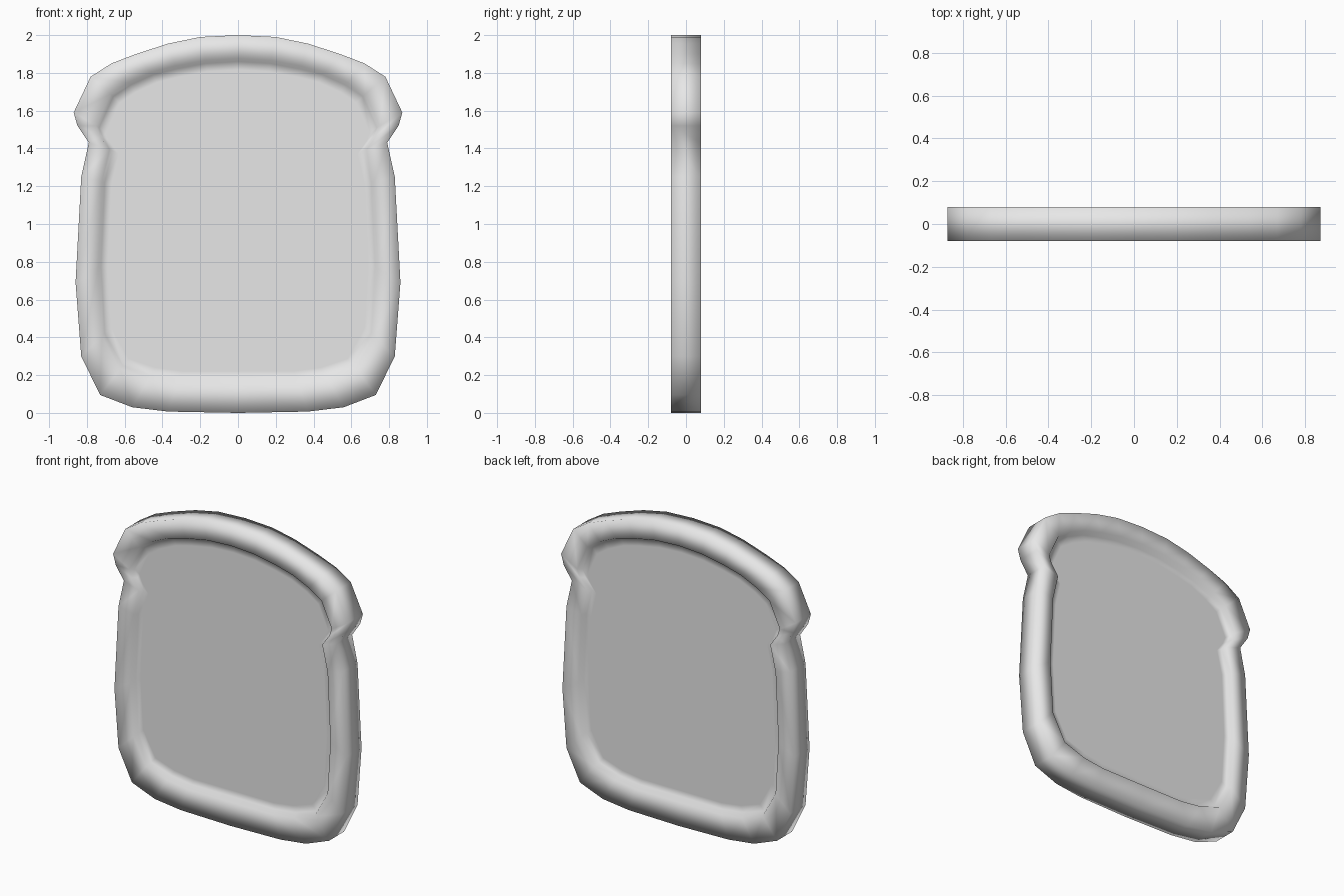
import bpy
import bmesh

default_cube = bpy.data.objects.get("Cube")
if default_cube:
    bpy.data.objects.remove(default_cube, do_unlink=True)

# Half outlines (x, z) of the crust, from top centre down to bottom centre
OUTER = [(0, 2), (.2, 1.99), (.37, 1.955), (.54, 1.9), (.67, 1.85), (.78, 1.78),
         (.87, 1.59), (.85, 1.52), (.79, 1.43), (.83, 1.25), (.86, .69),
         (.83, .3), (.73, .095), (.56, .03), (.37, .007), (0, 0)]
INNER = [(0, 1.86), (.17, 1.85), (.33, 1.82), (.45, 1.79), (.57, 1.735), (.66, 1.675),
         (.735, 1.51), (.715, 1.46), (.665, 1.39), (.705, 1.22), (.725, .77),
         (.705, .42), (.61, .25), (.46, .2), (.31, .18), (0, .18)]

HALF_DEPTH = 0.08
PANEL_DEPTH = 0.045


def mirrored(half):
    """Close a half outline by mirroring it across x = 0."""
    return half + [(-x, z) for x, z in reversed(half[1:-1])]


def blend(a, b, t):
    return [(p[0] + (q[0] - p[0]) * t, p[1] + (q[1] - p[1]) * t) for p, q in zip(a, b)]


def add_ring(bm, outline, y):
    return [bm.verts.new((x, y, z)) for x, z in outline]


def bridge(bm, a, b):
    for i in range(len(a)):
        j = (i + 1) % len(a)
        bm.faces.new((a[i], a[j], b[j], b[i]))


outer = mirrored(OUTER)
inner = mirrored(INNER)
lip = blend(inner, outer, 0.12)
field = blend(inner, [(0, 1)] * len(inner), 0.05)

bm = bmesh.new()
edges = []
for side in (-1, 1):
    # Crust face, recess wall, and flat crumb panel on each side
    rings = [add_ring(bm, outer, side * HALF_DEPTH),
             add_ring(bm, lip, side * HALF_DEPTH),
             add_ring(bm, inner, side * PANEL_DEPTH),
             add_ring(bm, field, side * PANEL_DEPTH)]
    for a, b in zip(rings, rings[1:]):
        bridge(bm, a, b)
    bm.faces.new(rings[-1])
    edges.append(rings[0])

# Outer wall joining front and back
bridge(bm, edges[0], edges[1])
bmesh.ops.recalc_face_normals(bm, faces=bm.faces)
for face in bm.faces:
    face.smooth = True

mesh = bpy.data.meshes.new("bread_slice")
bm.to_mesh(mesh)
bm.free()
slice_object = bpy.data.objects.new("bread_slice", mesh)
bpy.context.collection.objects.link(slice_object)

# Single plain grey finish
grey = bpy.data.materials.new("plain_grey")
grey.use_nodes = True
colour = (0.8, 0.8, 0.8, 1)
grey.diffuse_color = colour
grey.node_tree.nodes["Principled BSDF"].inputs["Base Color"].default_value = colour
mesh.materials.append(grey)
